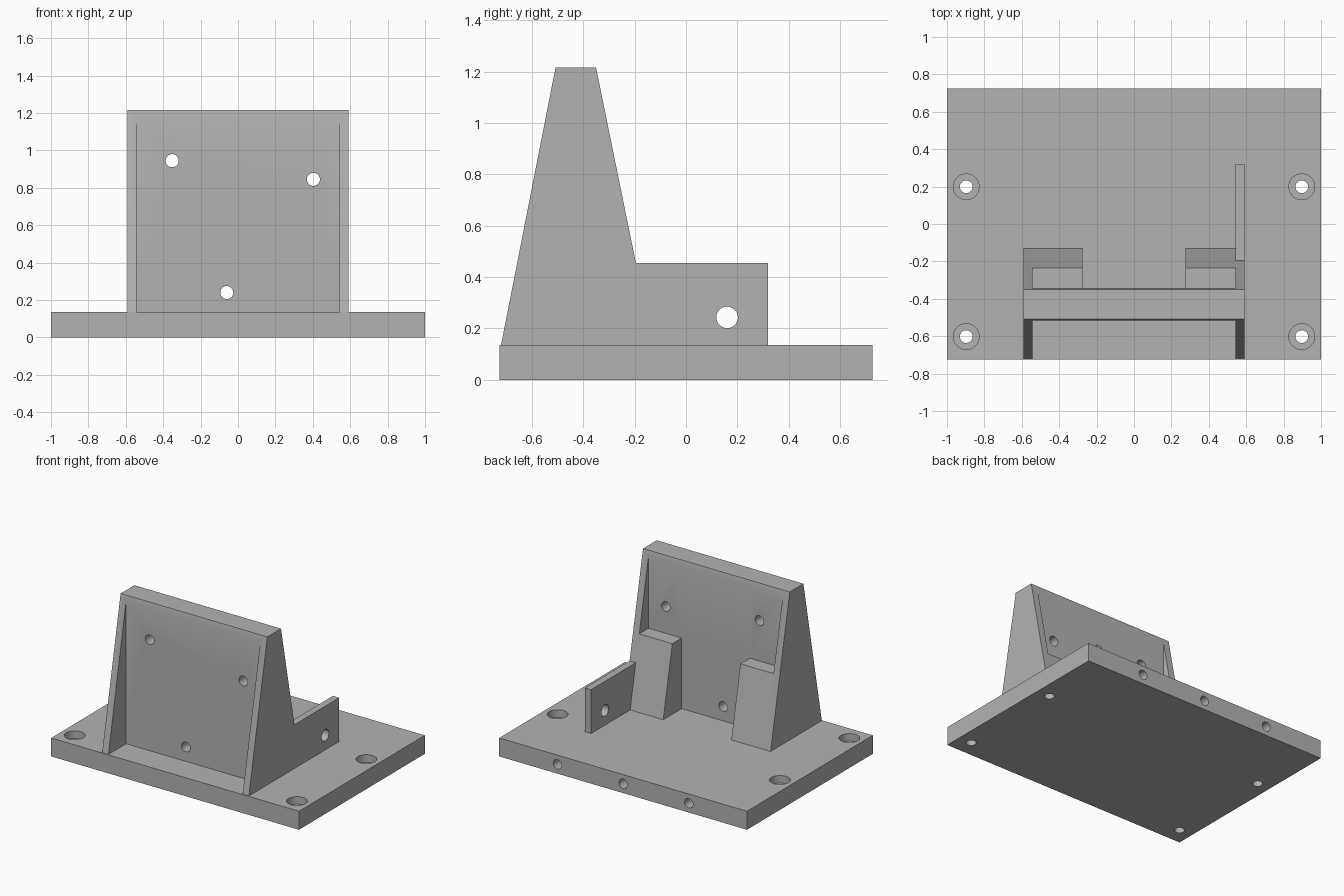
import bpy, bmesh, math
from mathutils import Matrix

cube = bpy.data.objects.get("Cube")
if cube:
    bpy.data.objects.remove(cube, do_unlink=True)

grey = bpy.data.materials.new("plain grey")
grey.use_nodes = True
colour = (0.45, 0.45, 0.45, 1)
grey.diffuse_color = colour
grey.node_tree.nodes["Principled BSDF"].inputs["Base Color"].default_value = colour


def make_object(name, bm):
    bmesh.ops.recalc_face_normals(bm, faces=bm.faces)
    mesh = bpy.data.meshes.new(name)
    bm.to_mesh(mesh)
    bm.free()
    mesh.materials.append(grey)
    ob = bpy.data.objects.new(name, mesh)
    bpy.context.collection.objects.link(ob)
    return ob


def prism(name, profile, x0, x1):
    """Side profile of (y, z) points extruded along x."""
    bm = bmesh.new()
    face = bm.faces.new([bm.verts.new((x0, y, z)) for y, z in profile])
    out = bmesh.ops.extrude_face_region(bm, geom=[face])
    verts = [v for v in out["geom"] if isinstance(v, bmesh.types.BMVert)]
    bmesh.ops.translate(bm, verts=verts, vec=(x1 - x0, 0, 0))
    return make_object(name, bm)


def box(name, x, y, z):
    return prism(name, [(y[0], z[0]), (y[1], z[0]), (y[1], z[1]), (y[0], z[1])], *x)


def rod(centre, radius, length, axis):
    bm = bmesh.new()
    turn = {"X": Matrix.Rotation(math.pi / 2, 4, "Y"),
            "Y": Matrix.Rotation(math.pi / 2, 4, "X"),
            "Z": Matrix.Identity(4)}[axis]
    bmesh.ops.create_cone(bm, cap_ends=True, segments=32, radius1=radius,
                          radius2=radius, depth=length,
                          matrix=Matrix.Translation(centre) @ turn)
    return make_object("hole_cutter", bm)


def combine(target, tool, operation="DIFFERENCE"):
    mod = target.modifiers.new("combine", "BOOLEAN")
    mod.operation, mod.solver, mod.object = operation, "EXACT", tool
    bpy.context.view_layer.objects.active = target
    bpy.ops.object.modifier_apply(modifier=mod.name)
    bpy.data.objects.remove(tool, do_unlink=True)


T, TOP, W, IN = 0.135, 1.215, 0.592, 0.542

# Base plate
base = box("base_plate", (-1, 1), (-0.725, 0.725), (0, T))

# Counterbored corner holes
for x in (-0.897, 0.897):
    for y in (-0.602, 0.199):
        combine(base, rod((x, y, T), 0.069, 0.11, "Z"))
        combine(base, rod((x, y, 0), 0.034, 0.5, "Z"))

# Blind holes in the rear edge
for x in (-0.53, 0, 0.53):
    combine(base, rod((x, 0.725, T / 2), 0.034, 0.4, "Y"))

# Tapered upright, pocketed to leave the wall, side ribs and rear blocks
upright = prism("upright_bracket",
                [(-0.72, T), (-0.13, T), (-0.35, TOP), (-0.508, TOP)], -W, W)
combine(upright, box("front_pocket", (-IN, IN), (-1, -0.515), (0, 1.5)))
combine(upright, box("rear_gap", (-0.275, 0.275), (-0.343, 0.5), (0, 1.5)))
combine(upright, box("rear_pocket", (-IN, IN), (-0.343, 0.5), (0.65, 1.5)))

# Side arm with its cross hole
arm = box("side_arm", (IN, W), (-0.3, 0.32), (T, 0.455))
combine(arm, rod((W, 0.16, 0.243), 0.042, 0.4, "X"))
combine(upright, arm, "UNION")

# Mounting holes through the wall
for x, z in ((-0.352, 0.945), (0.403, 0.845), (-0.06, 0.24)):
    combine(upright, rod((x, -0.43, z), 0.035, 0.4, "Y"))

# Smooth hole walls, sharp edges elsewhere
for ob in (base, upright):
    bpy.ops.object.select_all(action="DESELECT")
    ob.select_set(True)
    bpy.context.view_layer.objects.active = ob
    bpy.ops.object.shade_smooth_by_angle(angle=math.radians(30))
